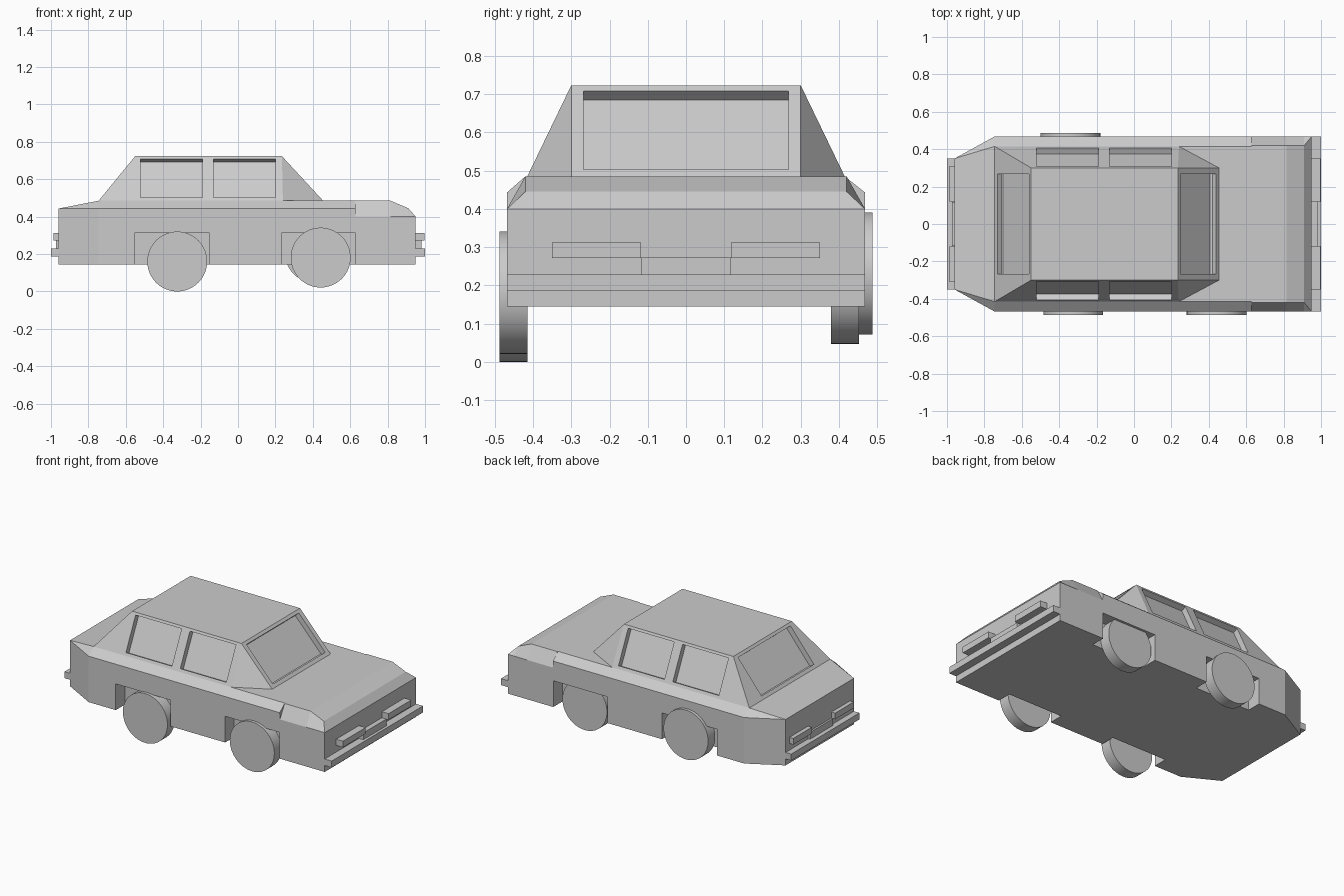
import bpy, bmesh, math
from mathutils import Vector

if "Cube" in bpy.data.objects:
    bpy.data.objects.remove(bpy.data.objects["Cube"])


def make(name, bm):
    bmesh.ops.recalc_face_normals(bm, faces=bm.faces[:])
    me = bpy.data.meshes.new(name)
    bm.to_mesh(me)
    bm.free()
    ob = bpy.data.objects.new(name, me)
    bpy.context.collection.objects.link(ob)
    return ob


def hull(name, pts):
    bm = bmesh.new()
    for p in pts:
        bm.verts.new(p)
    bmesh.ops.convex_hull(bm, input=bm.verts[:])
    bmesh.ops.dissolve_limit(bm, angle_limit=0.01, verts=bm.verts[:], edges=bm.edges[:])
    return make(name, bm)


def box(name, x0, x1, y0, y1, z0, z1):
    return hull(name, [(x, y, z) for x in (x0, x1) for y in (y0, y1) for z in (z0, z1)])


def cut(target, cutter):
    mod = target.modifiers.new("cut", 'BOOLEAN')
    mod.object = cutter
    mod.operation = 'DIFFERENCE'
    mod.solver = 'EXACT'
    cutter.hide_render = True
    bpy.context.view_layer.objects.active = target
    bpy.ops.object.modifier_apply(modifier=mod.name)
    bpy.data.objects.remove(cutter)


# Lower body: sections of (x, side y, side top z, shoulder y, shoulder z)
sections = [
    (-.96, .35, .443, .35, .443),
    (-.745, .468, .443, .415, .485),
    (.627, .468, .443, .415, .485),
    (.629, .468, .40, .42, .485),
    (.815, .468, .40, .42, .485),
    (.91, .468, .40, .42, .445),
    (.95, .468, .40, .468, .40),
]
bm = bmesh.new()
rings = []
for x, w, zs, ws, zt in sections:
    half = [(w, .145), (w, zs), (ws, zt)]
    ring = half + [(-y, z) for y, z in reversed(half)]
    rings.append([bm.verts.new((x, y, z)) for y, z in ring])
for a, b in zip(rings, rings[1:]):
    for i in range(6):
        j = (i + 1) % 6
        bm.faces.new((a[i], a[j], b[j], b[i]))
bm.faces.new(rings[0])
bm.faces.new(rings[-1])
bmesh.ops.remove_doubles(bm, verts=bm.verts[:], dist=.0005)
body = make("car_body", bm)

# Wheel arches
for s in (-1, 1):
    for x0, x1 in ((-.55, -.155), (.235, .625)):
        y0, y1 = sorted((s * .375, s * .6))
        cut(body, box("arch_cutter", x0, x1, y0, y1, .05, .315))

# Cabin
TOP, BASE = .723, .485
base = [(.455, .30), (.24, .415), (-.745, .415)]
pts = [(x, s * .30, TOP) for x in (-.55, .235) for s in (-1, 1)]
pts += [(x, s * y, z) for x, y in base for s in (-1, 1) for z in (BASE, .45)]
cabin = hull("cabin", pts)


# Recessed windows, cut along the normal of each sloping panel
def window(quad, depth=.035):
    q = [Vector(p) for p in quad]
    n = (q[1] - q[0]).cross(q[2] - q[0]).normalized()
    if n.z < 0:
        n = -n
    cut(cabin, hull("window_cutter", [p + n * d for p in q for d in (.05, -depth)]))


def slope(z, top, run):
    return top + (TOP - z) / (TOP - BASE) * run


Z0, Z1 = .503, .708
for s in (-1, 1):
    for x0, x1 in ((-.52, -.19), (-.13, .20)):
        window([(x, s * slope(z, .30, .115), z)
                for x, z in ((x0, Z0), (x1, Z0), (x1, Z1), (x0, Z1))])
for top, run in ((.235, .22), (-.55, -.195)):
    window([(slope(z, top, run), y, z)
            for y, z in ((-.268, Z0), (.268, Z0), (.268, Z1), (-.268, Z1))])

# Wheels, each with its own slight offset
for name, x, y, z in (("rear_right_wheel", -.325, -.451, .16),
                      ("front_right_wheel", .442, -.451, .181),
                      ("rear_left_wheel", -.34, .451, .231),
                      ("front_left_wheel", .41, .416, .207)):
    bpy.ops.mesh.primitive_cylinder_add(vertices=64, radius=.16, depth=.073,
                                        location=(x, y, z), rotation=(math.pi / 2, 0, 0))
    wheel = bpy.context.object
    wheel.name = name
    bpy.ops.object.shade_smooth_by_angle(angle=math.radians(30))

# Bumpers, plates and lamps
box("front_bumper", .94, 1, -.468, .468, .187, .229)
box("rear_bumper", -1, -.95, -.35, .35, .187, .229)
box("front_plate", .94, .982, -.118, .118, .225, .273)
box("rear_plate", -.972, -.95, -.118, .118, .225, .273)
for side, s in (("right", -1), ("left", 1)):
    y0, y1 = sorted((s * .118, s * .35))
    box(side + "_headlamp", .94, .998, y0, y1, .272, .312)
    y0, y1 = sorted((s * .12, s * .31))
    box(side + "_tail_lamp", -.987, -.95, y0, y1, .272, .312)
